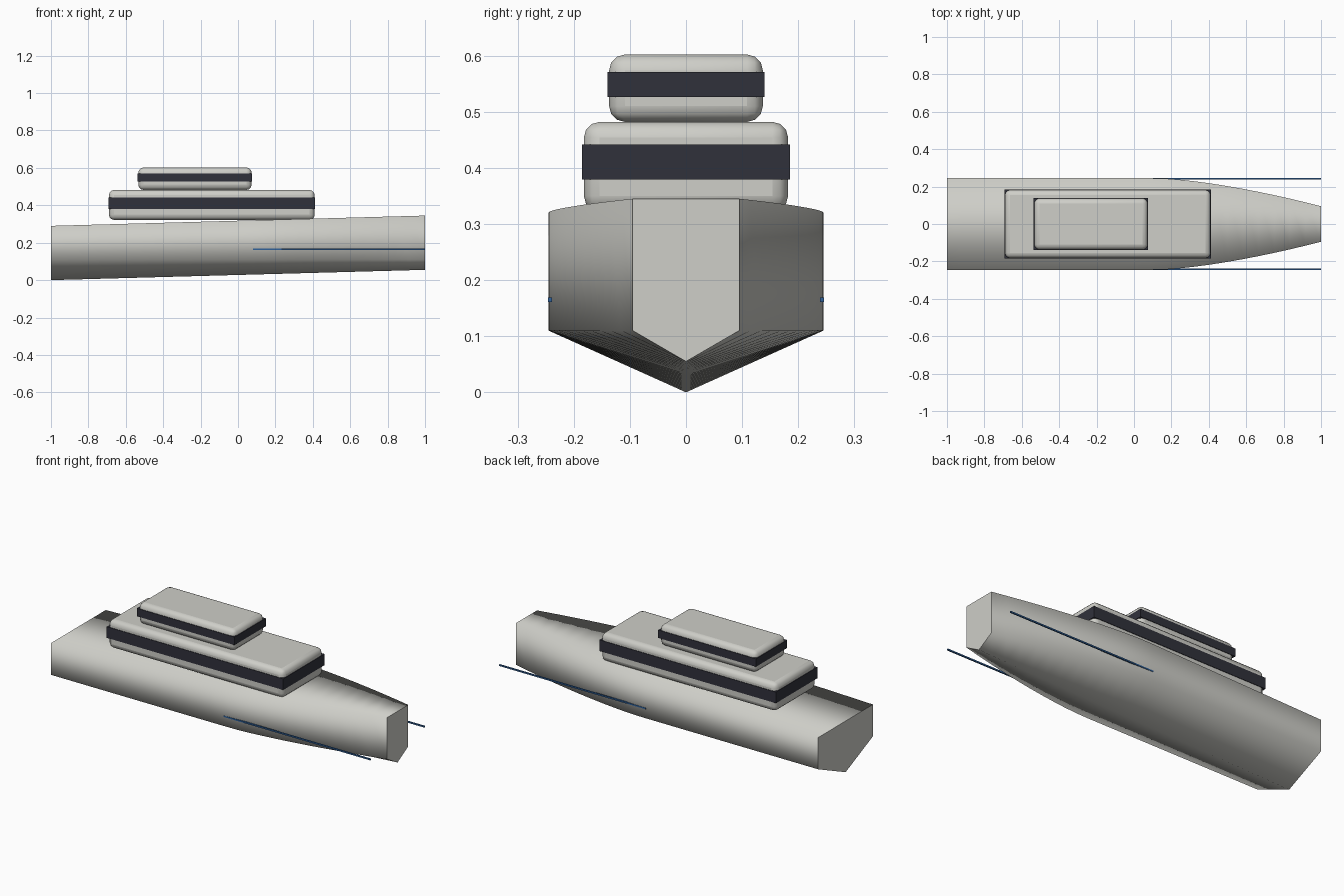
import bpy, bmesh
from math import radians

cube = bpy.data.objects.get("Cube")
if cube:
    bpy.data.objects.remove(cube, do_unlink=True)


def material(name, rgb):
    m = bpy.data.materials.new(name)
    m.use_nodes = True
    m.diffuse_color = (*rgb, 1)
    m.node_tree.nodes["Principled BSDF"].inputs["Base Color"].default_value = (*rgb, 1)
    return m


PALE = material("pale_grey", (0.62, 0.62, 0.58))
DARK = material("dark_glass", (0.03, 0.031, 0.044))
BLUE = material("stripe_blue", (0.03, 0.12, 0.32))


def add_mesh(name, bm, mat):
    mesh = bpy.data.meshes.new(name)
    bmesh.ops.recalc_face_normals(bm, faces=bm.faces)
    bm.to_mesh(mesh)
    bm.free()
    mesh.materials.append(mat)
    obj = bpy.data.objects.new(name, mesh)
    bpy.context.collection.objects.link(obj)
    return obj


def box(name, low, high, mat, bevel=0):
    bm = bmesh.new()
    bmesh.ops.create_cube(bm, size=1)
    for v in bm.verts:
        v.co = [a + (b - a) * (c + 0.5) for a, b, c in zip(low, high, v.co)]
    obj = add_mesh(name, bm, mat)
    if bevel:
        mod = obj.modifiers.new("rounding", "BEVEL")
        mod.width, mod.segments = bevel, 3
        bpy.ops.object.select_all(action="DESELECT")
        obj.select_set(True)
        bpy.context.view_layer.objects.active = obj
        bpy.ops.object.shade_smooth_by_angle(angle=radians(40))
    return obj


# Hull: V-bottomed sections lofted from stern to bow
def section(x):
    rise = 0.055 * (x + 1) / 2
    taper = max(0, (x - 0.12) / 0.88)
    w = 0.245 - 0.15 * taper ** 1.5
    return [(x, -w, 0.29 + rise), (x, -w, 0.11), (x, 0, rise),
            (x, w, 0.11), (x, w, 0.29 + rise)]


STATIONS = 24
bm = bmesh.new()
rings = [[bm.verts.new(p) for p in section(-1 + 2 * i / STATIONS)]
         for i in range(STATIONS + 1)]
for a, b in zip(rings, rings[1:]):
    for i in range(5):
        j = (i + 1) % 5
        bm.faces.new((a[i], a[j], b[j], b[i])).smooth = True
for ring in (rings[0], rings[-1]):
    cap = bm.faces.new(ring)
    for e in cap.edges:
        e.smooth = False
add_mesh("hull", bm, PALE)

# Two rounded cabins, each wrapped by a dark window band
for name, x0, x1, w, z0, z1, b0, b1 in (
        ("lower", -0.69, 0.41, 0.182, 0.322, 0.482, 0.379, 0.442),
        ("upper", -0.533, 0.073, 0.137, 0.482, 0.602, 0.526, 0.571)):
    box(name + "_cabin", (x0, -w, z0), (x1, w, z1), PALE, 0.028)
    g = 0.003
    box(name + "_window_band", (x0 - g, -w - g, b0), (x1 + g, w + g, b1), DARK)

# Thin side stripes running forward past the bow taper
for name, y in (("right_stripe", -0.2425), ("left_stripe", 0.2425)):
    box(name, (0.08, y - 0.0035, 0.161), (1, y + 0.0035, 0.169), BLUE)
